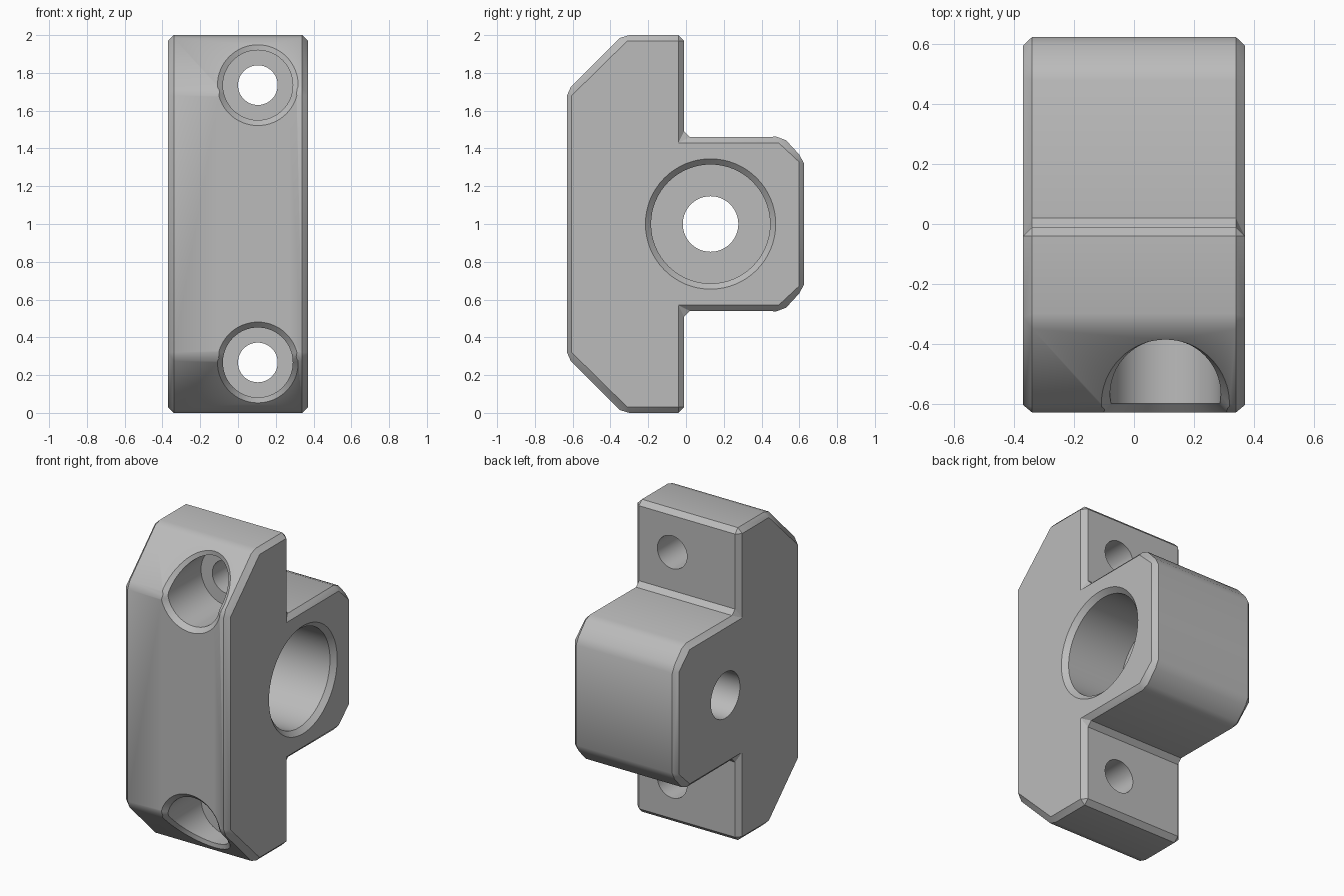
import bpy, bmesh, math

cube = bpy.data.objects.get("Cube")
if cube:
    bpy.data.objects.remove(cube, do_unlink=True)

grey = bpy.data.materials.new("plain grey")
grey.use_nodes = True
COLOUR = (0.5, 0.5, 0.5, 1)
grey.diffuse_color = COLOUR
grey.node_tree.nodes["Principled BSDF"].inputs["Base Color"].default_value = COLOUR


def finish(bm, name):
    bmesh.ops.recalc_face_normals(bm, faces=bm.faces)
    mesh = bpy.data.meshes.new(name)
    bm.to_mesh(mesh)
    bm.free()
    mesh.materials.append(grey)
    obj = bpy.data.objects.new(name, mesh)
    bpy.context.collection.objects.link(obj)
    return obj


# Upper half of the side profile (y, z): each flat-face corner with its two rim points
CORNERS = [
    ((-0.605, 1.68), (-0.63, 1.68), (-0.61, 1.725)),
    ((-0.31, 1.97), (-0.35, 1.985), (-0.30, 2.0)),
    ((-0.04, 1.97), (-0.04, 2.0), (-0.01, 1.97)),
    ((-0.04, 1.43), (-0.01, 1.49), (0.02, 1.46)),
    ((0.49, 1.43), (0.48, 1.462), (0.53, 1.443)),
    ((0.597, 1.33), (0.60, 1.367), (0.625, 1.32)),
]


def flip(p):
    return (p[0], 2 - p[1])


corners = CORNERS + [(flip(c), flip(b), flip(a)) for c, a, b in reversed(CORNERS)]


# Bracket body: bevelled side faces joined by a band with rounded corners
def build_body():
    bm = bmesh.new()
    rims = []
    n = len(corners)
    for side in (-1, 1):
        face = [bm.verts.new((side * 0.37, *c[0])) for c in corners]
        rim = [bm.verts.new((side * 0.34, *p)) for c in corners for p in c[1:]]
        bm.faces.new(face)
        for i in range(n):
            j = (i + 1) % n
            bm.faces.new((face[i], rim[2 * i], rim[2 * i + 1]))
            bm.faces.new((face[i], rim[2 * i + 1], rim[2 * j], face[j]))
        rims.append(rim)
    a, b = rims
    for i in range(len(a)):
        j = (i + 1) % len(a)
        bm.faces.new((a[i], a[j], b[j], b[i]))
    return finish(bm, "bracket_body")


# Stepped round cutter: place(radius, angle, depth) gives the points of each ring
def build_cutter(name, rings, place, tip, end, sides=64):
    bm = bmesh.new()
    loops = [[bm.verts.new(place(r, 2 * math.pi * k / sides, d)) for k in range(sides)]
             for r, d in rings]
    tips = (bm.verts.new(tip), bm.verts.new(end))
    for k in range(sides):
        m = (k + 1) % sides
        for p, q in zip(loops, loops[1:]):
            bm.faces.new((p[k], p[m], q[m], q[k]))
        bm.faces.new((tips[0], loops[0][m], loops[0][k]))
        bm.faces.new((tips[1], loops[-1][k], loops[-1][m]))
    cutter = finish(bm, name)
    cutter.hide_render = True
    return cutter


# Shaft bore from the +x side, with a smaller through hole
def bore_point(r, angle, x):
    return (x, 0.13 + r * math.cos(angle), 1 + r * math.sin(angle))


cutters = [build_cutter(
    "shaft_bore_cutter",
    [(0.375, 0.40), (0.315, 0.34), (0.315, -0.055), (0.147, -0.055), (0.147, -0.45)],
    bore_point, (0.45, 0.13, 1), (-0.45, 0.13, 1))]

# Counterbored screw holes; the chamfer follows the front and its sloped ends
for label, centre in (("upper", 1.735), ("lower", 0.267)):
    def screw_point(r, angle, depth, centre=centre):
        z = centre + r * math.sin(angle)
        y = depth
        if depth in (CHAMFER_OUT, CHAMFER_IN):
            y += max(-0.63, abs(z - 1) - 1.335)
        return (0.105 + r * math.cos(angle), y, z)

    CHAMFER_OUT, CHAMFER_IN = -0.05, 0.03
    cutters.append(build_cutter(
        label + "_screw_cutter",
        [(0.262, CHAMFER_OUT), (0.185, CHAMFER_IN), (0.185, -0.26),
         (0.105, -0.26), (0.105, 0.1)],
        screw_point, (0.105, -1, centre), (0.105, 0.1, centre)))

# Cut the holes and tidy the cutters away
body = build_body()
bpy.ops.object.select_all(action="DESELECT")
bpy.context.view_layer.objects.active = body
body.select_set(True)
for cutter in cutters:
    mod = body.modifiers.new(cutter.name, "BOOLEAN")
    mod.operation = "DIFFERENCE"
    mod.solver = "EXACT"
    mod.object = cutter
    bpy.ops.object.modifier_apply(modifier=mod.name)
    bpy.data.objects.remove(cutter, do_unlink=True)
bpy.ops.object.shade_smooth_by_angle(angle=math.radians(30))
